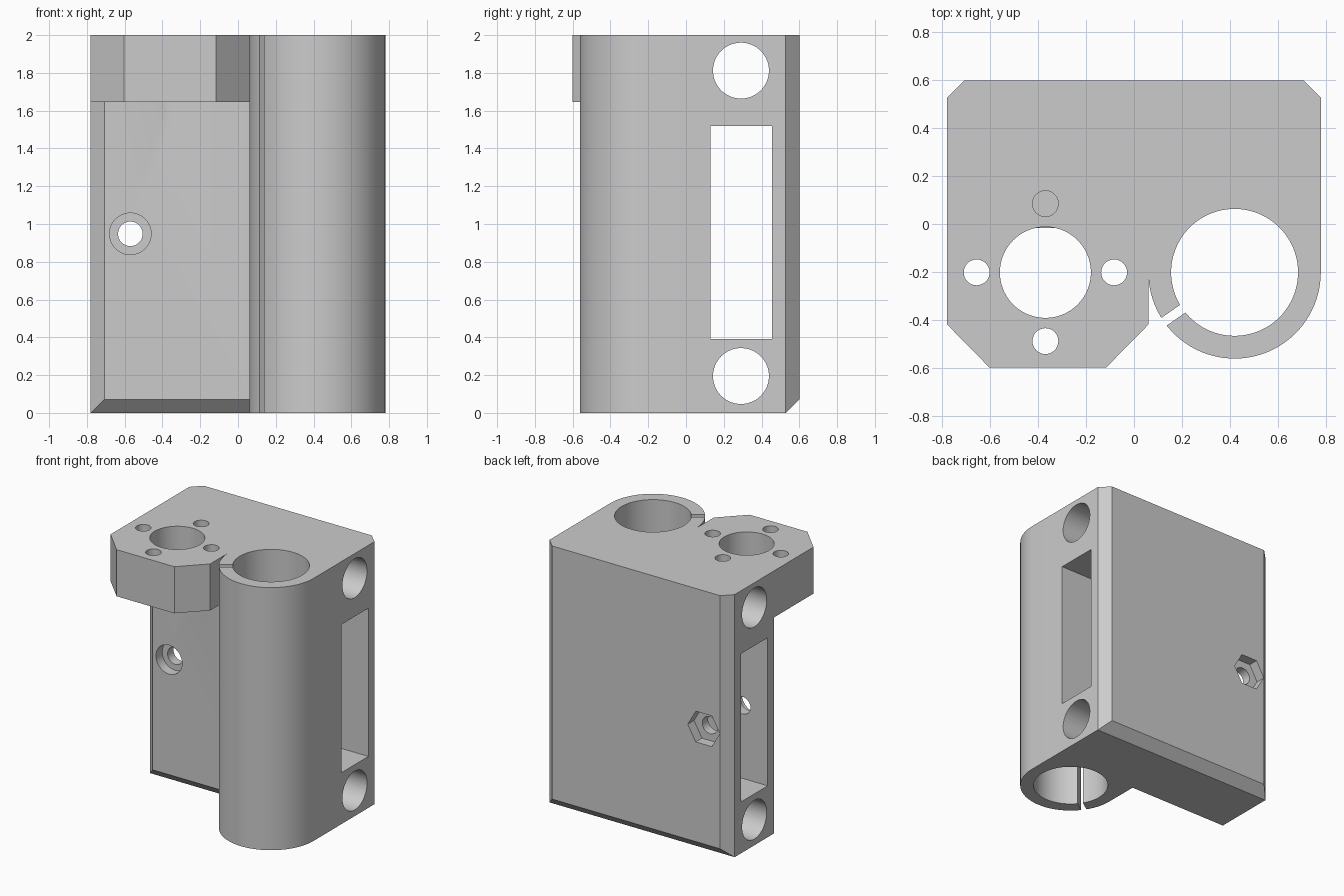
import bpy, bmesh, math
from mathutils import Matrix

if "Cube" in bpy.data.objects:
    bpy.data.objects.remove(bpy.data.objects["Cube"], do_unlink=True)

gray = bpy.data.materials.new("plain gray")
gray.use_nodes = True
gray.diffuse_color = (0.6, 0.6, 0.6, 1)
gray.node_tree.nodes["Principled BSDF"].inputs["Base Color"].default_value = (0.6, 0.6, 0.6, 1)


def add_object(name, bm):
    bmesh.ops.recalc_face_normals(bm, faces=bm.faces)
    mesh = bpy.data.meshes.new(name)
    bm.to_mesh(mesh)
    bm.free()
    mesh.materials.append(gray)
    obj = bpy.data.objects.new(name, mesh)
    bpy.context.collection.objects.link(obj)
    return obj


def prism(outline, z0, z1):
    """Extrude a flat outline from z0 to z1."""
    bm = bmesh.new()
    face = bm.faces.new([bm.verts.new((x, y, z0)) for x, y in outline])
    top = bmesh.ops.extrude_face_region(bm, geom=[face])["geom"]
    bmesh.ops.translate(bm, vec=(0, 0, z1 - z0),
                        verts=[v for v in top if isinstance(v, bmesh.types.BMVert)])
    return bm


def combine(target, other, operation):
    mod = target.modifiers.new(operation.lower(), "BOOLEAN")
    mod.operation, mod.solver, mod.object = operation, "EXACT", other
    bpy.context.view_layer.objects.active = target
    bpy.ops.object.modifier_apply(modifier=mod.name)
    bpy.data.objects.remove(other, do_unlink=True)


def cut_hole(axis, centre, radius, length, sides=72):
    """Drill a round or six-sided hole along an axis."""
    bm = bmesh.new()
    bmesh.ops.create_cone(bm, cap_ends=True, segments=sides,
                          radius1=radius, radius2=radius, depth=length)
    if sides == 6:
        bmesh.ops.rotate(bm, verts=bm.verts, matrix=Matrix.Rotation(math.pi / 2, 3, "Z"))
    if axis != "Z":
        turn = "Y" if axis == "X" else "X"
        bmesh.ops.rotate(bm, verts=bm.verts, matrix=Matrix.Rotation(math.pi / 2, 3, turn))
    bmesh.ops.translate(bm, verts=bm.verts, vec=centre)
    combine(body, add_object("hole_cutter", bm), "DIFFERENCE")


def cut_box(centre, size, angle=0):
    bm = bmesh.new()
    bmesh.ops.create_cube(bm, size=1)
    bmesh.ops.scale(bm, verts=bm.verts, vec=size)
    bmesh.ops.rotate(bm, verts=bm.verts, matrix=Matrix.Rotation(angle, 3, "Z"))
    bmesh.ops.translate(bm, verts=bm.verts, vec=centre)
    combine(body, add_object("box_cutter", bm), "DIFFERENCE")


# Main block with chamfered upright edges and chamfered lower front and back edges
W, FRONT, BACK, C, H = 0.78, -0.016, 0.6, 0.072, 2.0
half = [(W - C, FRONT), (W, FRONT + C), (W, BACK - C), (W - C, BACK)]
bm = prism(half + [(-x, y) for x, y in reversed(half)], 0, H)
for y, side in ((FRONT + C, -1), (BACK - C, 1)):
    bmesh.ops.bisect_plane(bm, geom=bm.verts[:] + bm.edges[:] + bm.faces[:], dist=1e-5,
                           plane_co=(0, y, 0), plane_no=(0, side, -1), clear_outer=True)
    bmesh.ops.holes_fill(bm, edges=[e for e in bm.edges if e.is_boundary])
bmesh.ops.remove_doubles(bm, verts=bm.verts, dist=1e-4)
body = add_object("mounting_bracket", bm)

# Rod clamp: round front running straight back into the block
CX, CY, R = 0.42, -0.202, 0.36
arc = [(CX + R * math.cos(math.pi * (1 + i / 48)), CY + R * math.sin(math.pi * (1 + i / 48)))
       for i in range(49)]
combine(body, add_object("rod_clamp", prism(arc + [(W, 0.1), (CX - R, 0.1)], 0, H)), "UNION")

# Upper shelf with two angled front corners
SHELF = 1.645
shelf = [(-W, 0.1), (-W, -0.42), (-0.603, -0.6), (-0.117, -0.6), (0.06, -0.42),
         (0.06, -0.222), (0.1, -0.2), (0.1, 0.1)]
combine(body, add_object("upper_shelf", prism(shelf, SHELF, H)), "UNION")

# Clamp bore and its slit
cut_hole("Z", (CX, CY, 1), 0.265, 2.4, 96)
angle = math.radians(215)
cut_box((CX + 0.31 * math.cos(angle), CY + 0.31 * math.sin(angle), 1), (0.18, 0.039, 2.4), angle)

# Shelf centre hole and four screw holes, the rear one blind
MX, MY, D = -0.37, -0.202, 0.287
cut_hole("Z", (MX, MY, H), 0.19, 0.9)
for dx, dy in ((-D, 0), (D, 0), (0, -D)):
    cut_hole("Z", (MX + dx, MY + dy, H), 0.054, 0.9, 32)
cut_hole("Z", (MX, MY + D, H), 0.054, 2 * (H - SHELF), 32)

# Sideways rod holes and the window between them
for z in (0.195, 1.812):
    cut_hole("X", (0, 0.291, z), 0.148, 2)
cut_box((0, 0.293, 0.956), (2, 0.324, 1.128))

# Screw hole, front counterbore and six-sided nut recess in the back
SX, SZ, DEPTH = -0.57, 0.948, 0.075
cut_hole("Y", (SX, 0.3, SZ), 0.065, 1.2, 48)
cut_hole("Y", (SX, FRONT, SZ), 0.11, 2 * DEPTH, 48)
cut_hole("Y", (SX, BACK, SZ), 0.135, 2 * DEPTH, 6)

# Smooth round walls, sharp edges elsewhere
bpy.ops.object.select_all(action="DESELECT")
body.select_set(True)
bpy.context.view_layer.objects.active = body
bpy.ops.object.shade_smooth_by_angle(angle=math.radians(25))
